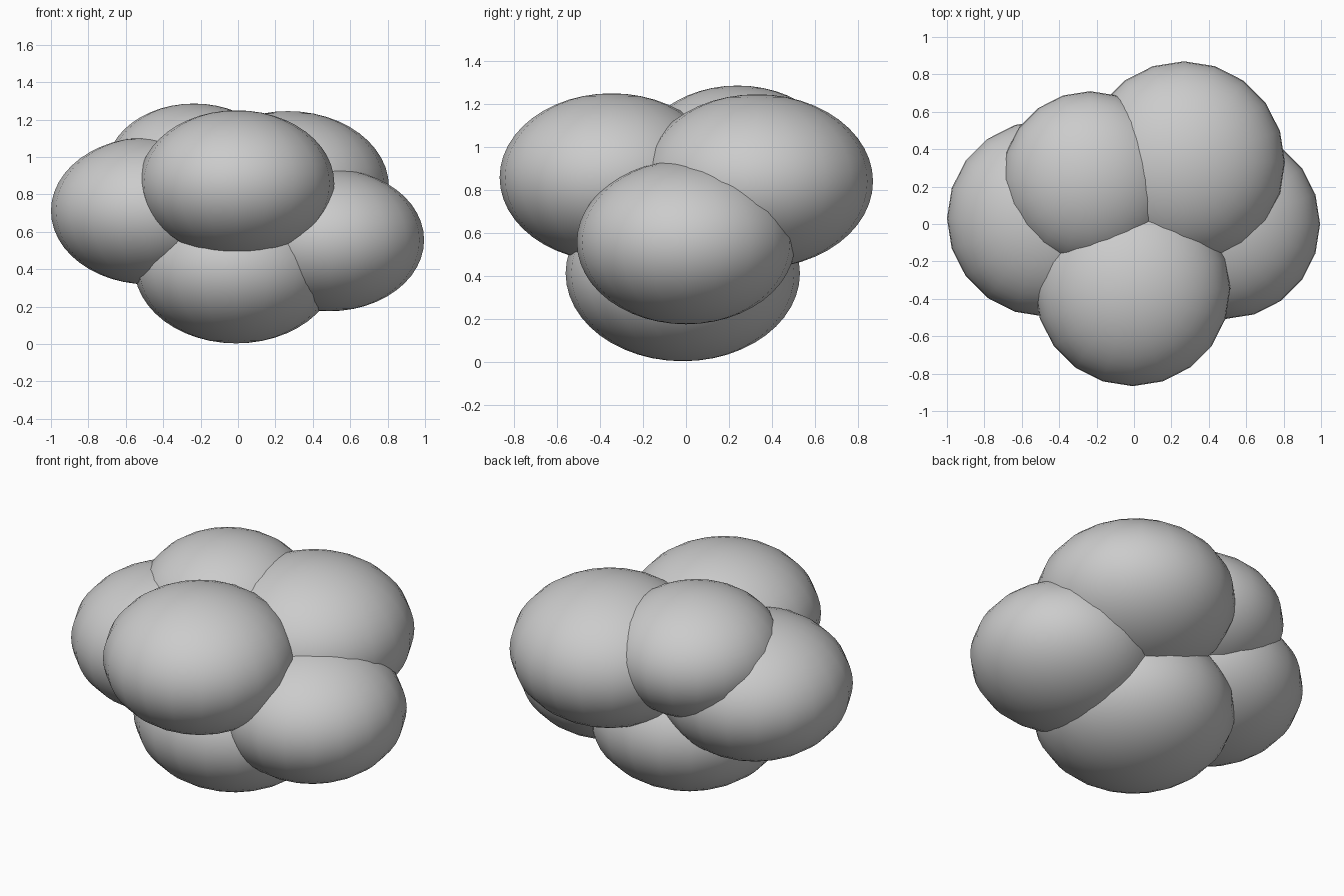
import bpy

if "Cube" in bpy.data.objects:
    bpy.data.objects.remove(bpy.data.objects["Cube"])

FLATTEN = 0.75  # height to width ratio of every lobe

# name, centre, horizontal radius
lobes = [
    ("bottom_lobe", (-0.01, -0.015, 0.412), 0.545),
    ("front_lobe", (-0.007, -0.345, 0.858), 0.522),
    ("left_lobe", (-0.475, 0.03, 0.712), 0.525),
    ("right_lobe", (0.487, 0.0, 0.556), 0.508),
    ("back_right_lobe", (0.267, 0.33, 0.84), 0.54),
    ("back_left_lobe", (-0.235, 0.24, 0.933), 0.47),
]


def add_lobe(name, centre, radius):
    bpy.ops.mesh.primitive_uv_sphere_add(segments=20, ring_count=24, radius=1, location=centre)
    ob = bpy.context.object
    ob.name = name
    ob.scale = (radius, radius, radius * FLATTEN)
    bpy.ops.object.transform_apply(location=False, rotation=False, scale=True)
    bpy.ops.object.shade_smooth()


# Cluster of overlapping flattened balls
for lobe in lobes:
    add_lobe(*lobe)
